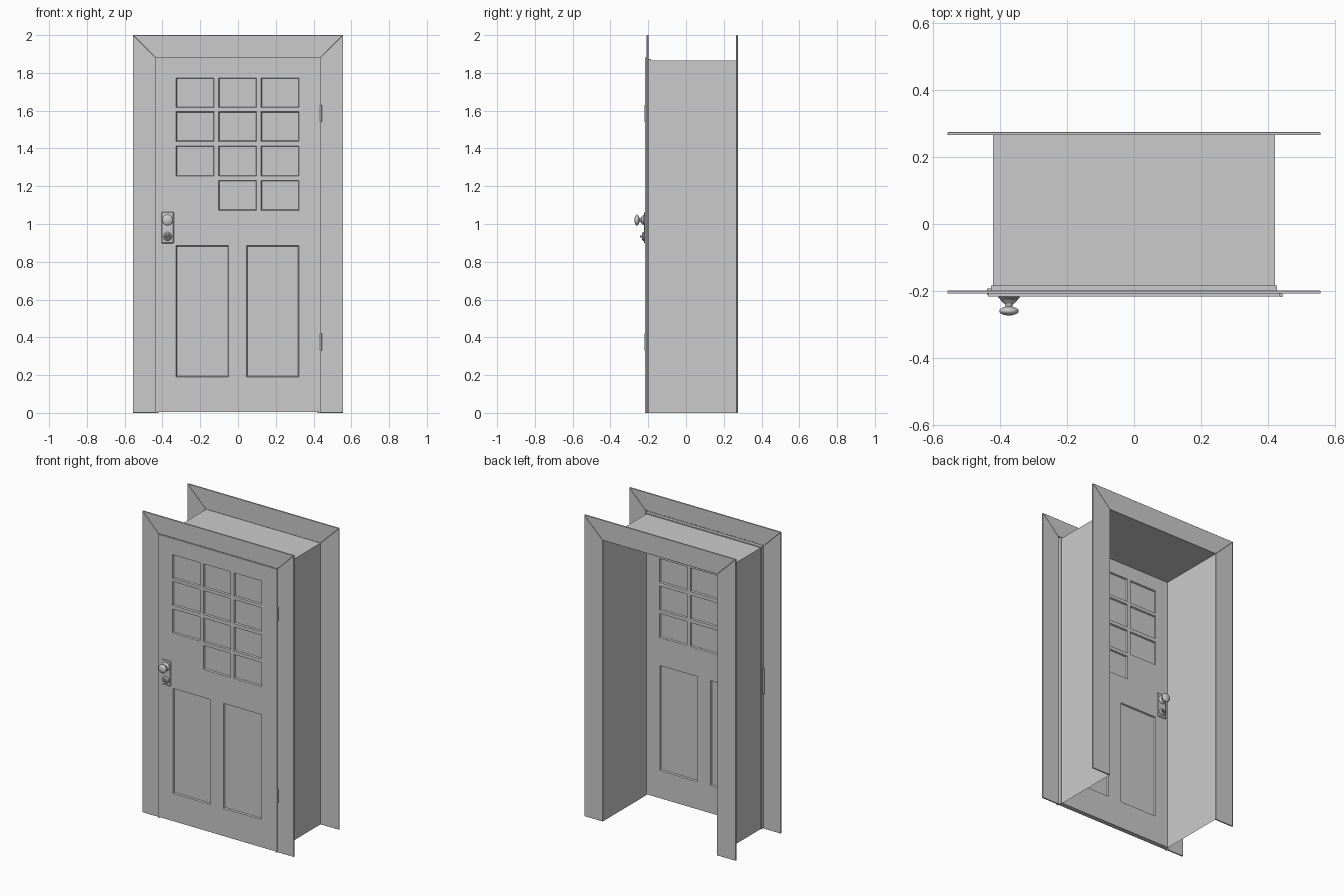
import bpy, bmesh, math
from mathutils import Vector

if "Cube" in bpy.data.objects:
    bpy.data.objects.remove(bpy.data.objects["Cube"])

MID = -0.2005      # middle plane of the door leaf
LOCK_X = -0.373


def finish(name, bm, origin=(0, 0, 0), mirror_y=False, bevel=0, smooth=False):
    bmesh.ops.remove_doubles(bm, verts=bm.verts, dist=1e-5)
    me = bpy.data.meshes.new(name)
    bm.to_mesh(me)
    bm.free()
    ob = bpy.data.objects.new(name, me)
    ob.location = origin
    bpy.context.collection.objects.link(ob)
    if bevel:
        b = ob.modifiers.new("bevel", 'BEVEL')
        b.width, b.segments = bevel, 1
    if mirror_y:
        m = ob.modifiers.new("mirror", 'MIRROR')
        m.use_axis = (False, True, False)
        m.merge_threshold = 1e-4
    if smooth:
        bpy.context.view_layer.objects.active = ob
        ob.select_set(True)
        bpy.ops.object.shade_smooth_by_angle(angle=math.radians(35))
        ob.select_set(False)
    return ob


def prism(name, pts, y0, y1, **kw):
    """Extrude an x-z outline from y0 to y1."""
    bm = bmesh.new()
    f = bm.faces.new([bm.verts.new((x, y0, z)) for x, z in pts])
    r = bmesh.ops.extrude_face_region(bm, geom=[f])
    bmesh.ops.translate(bm, vec=(0, y1 - y0, 0),
                        verts=[v for v in r["geom"] if isinstance(v, bmesh.types.BMVert)])
    bmesh.ops.recalc_face_normals(bm, faces=bm.faces)
    return finish(name, bm, **kw)


def rect(x0, x1, z0, z1):
    return [(x0, z0), (x1, z0), (x1, z1), (x0, z1)]


def lathe(name, profile, x, z, steps=32):
    """Turn (radius, distance from door middle) around y, on both door sides."""
    bm = bmesh.new()
    vs = [bm.verts.new((r, -d, 0)) for r, d in profile]
    es = [bm.edges.new(p) for p in zip(vs, vs[1:])]
    bmesh.ops.spin(bm, geom=vs + es, cent=(0, 0, 0), axis=(0, 1, 0),
                   angle=math.tau, steps=steps)
    bmesh.ops.remove_doubles(bm, verts=bm.verts, dist=1e-5)
    bmesh.ops.recalc_face_normals(bm, faces=bm.faces)
    return finish(name, bm, origin=(x, MID, z), mirror_y=True, smooth=True)


# Mitred casings, front and back
def casing(name, inner, top, y0, y1):
    for side, s in (("left", -1), ("right", 1)):
        prism(f"{name}_{side}", [(s * .556, 0), (s * inner, 0), (s * inner, top), (s * .556, 2)],
              y0, y1, bevel=.0012)
    prism(f"{name}_head", [(-inner, top), (inner, top), (.556, 2), (-.556, 2)],
          y0, y1, bevel=.0012)


casing("front_casing", .436, 1.881, -.208, -.199)
casing("back_casing", .42, 1.866, .265, .274)

# Jamb lining: stepped profile (half width, top, y) carried over three sides
profile = [(.42, 1.866, .27), (.42, 1.866, -.184), (.427, 1.873, -.184),
           (.427, 1.873, -.205), (.436, 1.881, -.205)]
bm = bmesh.new()
rows = [[bm.verts.new(p) for p in ((-w, y, 0), (-w, y, t), (w, y, t), (w, y, 0))]
        for w, t, y in profile]
for a, b in zip(rows, rows[1:]):
    for i in range(3):
        bm.faces.new((a[i], a[i + 1], b[i + 1], b[i]))
finish("jamb_lining", bm)

# Door leaf: half the thickness with sunken panes and panels, then mirrored
px = [(-.328, -.127), (-.103, .098), (.122, .323)]
pz = [(1.072 + .182 * i, 1.231 + .182 * i) for i in range(3)] + [(1.616, 1.773)]
pz[2] = (1.437, 1.595)
recesses = [(a, b, c, d) for a, b in px for c, d in pz]
recesses += [(-.327, -.05, .19, .886), (.046, .322, .19, .886)]
xs = sorted({-.426, .426} | {v for r in recesses for v in r[:2]})
zs = sorted({.006, 1.872} | {v for r in recesses for v in r[2:]})
HALF = .0155
bm = bmesh.new()
grid = [[bm.verts.new((x, -HALF, z)) for z in zs] for x in xs]
for i in range(len(xs) - 1):
    for j in range(len(zs) - 1):
        bm.faces.new((grid[i][j], grid[i + 1][j], grid[i + 1][j + 1], grid[i][j + 1]))
border = [e for e in bm.edges if e.is_boundary]
for x0, x1, z0, z1 in recesses:
    inside = []
    for f in bm.faces:
        c = f.calc_center_median()
        if x0 < c.x < x1 and z0 < c.z < z1:
            inside.append(f)
    bmesh.ops.inset_region(bm, faces=inside, thickness=.004, depth=-.009,
                           use_even_offset=True)
r = bmesh.ops.extrude_edge_only(bm, edges=border)
for v in r["geom"]:
    if isinstance(v, bmesh.types.BMVert):
        v.co.y = 0
bmesh.ops.recalc_face_normals(bm, faces=bm.faces)
bm.faces.ensure_lookup_table()
if max(bm.faces, key=lambda f: f.calc_area()).normal.y > 0:
    bmesh.ops.reverse_faces(bm, faces=bm.faces)
finish("door_leaf", bm, origin=(0, MID, 0), mirror_y=True)

# Overlapping lip around the front of the door
prism("door_lip", [(-.436, 0), (-.426, 0), (-.426, 1.872), (.426, 1.872), (.426, 0),
                   (.436, 0), (.436, 1.881), (-.436, 1.881)], -.216, -.206)

# Hinge barrels
for label, z in (("lower", .375), ("upper", 1.585)):
    bm = bmesh.new()
    bmesh.ops.create_cone(bm, cap_ends=True, segments=12, radius1=.0055,
                          radius2=.0055, depth=.09)
    finish(f"{label}_hinge", bm, origin=(.439, -.213, z), smooth=True)

# Lock edge plate on the latch side
prism("latch_plate", rect(-.438, -.424, .897, 1.065), -.212, -.192)

# Lock plate, knob and cylinder on both faces
prism("lock_plate", rect(-.033, .033, .897, 1.064), -.022, -.014,
      origin=(LOCK_X, MID, 0), mirror_y=True, bevel=.004)
knob = [(0, .02), (.027, .02), (.027, .024), (.017, .036), (.012, .037), (.010, .046), (.016, .048)]
knob += [(.029 * math.cos(a), .059 + .0135 * math.sin(a))
         for a in [math.radians(-40 + 130 * i / 9) for i in range(10)]]
lathe("door_knob", knob, LOCK_X, 1.021)
lathe("lock_cylinder", [(0, .02), (.023, .02), (.023, .026), (.017, .033), (.013, .033),
                        (.012, .031), (0, .031)], LOCK_X, .934)
prism("thumb_turn", rect(-.012, .012, .929, .939), -.043, -.03,
      origin=(LOCK_X, MID, 0), mirror_y=True, bevel=.002)
